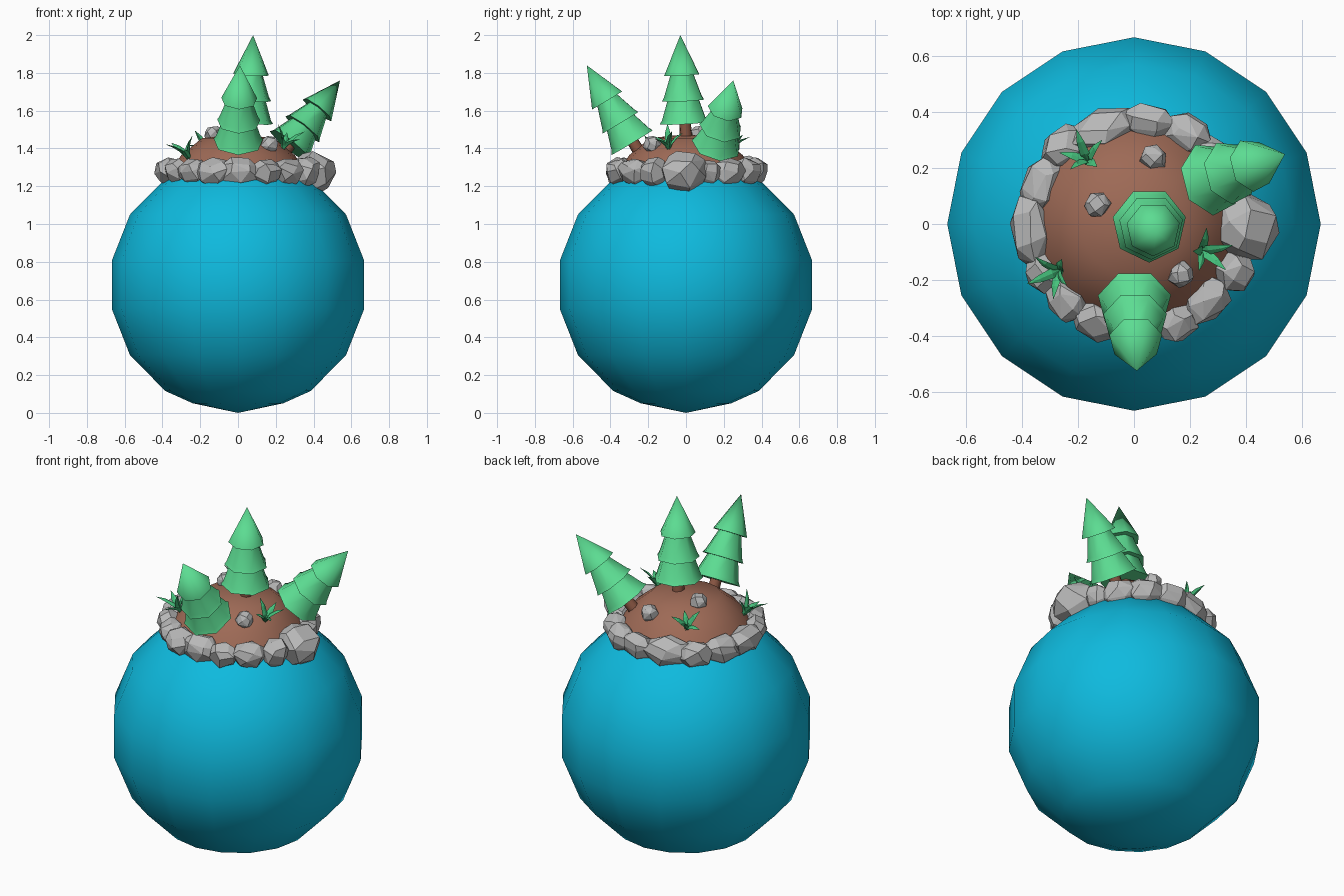
import bpy, bmesh, math, random
from mathutils import Vector, Matrix

if "Cube" in bpy.data.objects:
    bpy.data.objects.remove(bpy.data.objects["Cube"])

random.seed(4)


def material(name, r, g, b):
    lin = [(c / 255 / 12.92) if c < 11 else ((c / 255 + 0.055) / 1.055) ** 2.4 for c in (r, g, b)]
    m = bpy.data.materials.new(name)
    m.diffuse_color = (*lin, 1)
    m.use_nodes = True
    m.node_tree.nodes["Principled BSDF"].inputs["Base Color"].default_value = m.diffuse_color
    return m


WATER = material("water blue", 14, 186, 222)
DIRT = material("dirt brown", 158, 106, 86)
BARK = material("bark brown", 140, 88, 68)
STONE = material("stone grey", 184, 184, 184)
LEAF = material("pine green", 92, 220, 146)
GRASS = material("grass green", 70, 195, 125)


def finish(bm, name, mat, angle=None):
    bmesh.ops.recalc_face_normals(bm, faces=bm.faces)
    me = bpy.data.meshes.new(name)
    bm.to_mesh(me)
    bm.free()
    ob = bpy.data.objects.new(name, me)
    bpy.context.collection.objects.link(ob)
    me.materials.append(mat)
    if angle:
        bpy.ops.object.select_all(action='DESELECT')
        ob.select_set(True)
        bpy.context.view_layer.objects.active = ob
        bpy.ops.object.shade_smooth_by_angle(angle=math.radians(angle))
    return ob


def lathe(bm, profile, n, mat=Matrix(), start=0.0):
    """Closed solid from (radius, height) points; radius 0 gives a pole."""
    rings = []
    for r, z in profile:
        if r == 0:
            rings.append([bm.verts.new(mat @ Vector((0, 0, z)))])
        else:
            rings.append([bm.verts.new(mat @ Vector((r * math.cos(start + math.tau * i / n),
                                                     r * math.sin(start + math.tau * i / n), z)))
                          for i in range(n)])
    for a, b in zip(rings, rings[1:]):
        for i in range(n):
            j = (i + 1) % n
            if len(a) == 1:
                bm.faces.new((a[0], b[j], b[i]))
            elif len(b) == 1:
                bm.faces.new((a[i], a[j], b[0]))
            else:
                bm.faces.new((a[i], a[j], b[j], b[i]))
    for ring in (rings[0], rings[-1]):
        if len(ring) > 1:
            bm.faces.new(ring)


def frame(base, direction):
    q = Vector((0, 0, 1)).rotation_difference(Vector(direction).normalized())
    return Matrix.Translation(base) @ q.to_matrix().to_4x4()


# Planet: 16-sided low-poly ball, smooth shaded
half = [(0.24, 0.627), (0.385, 0.562), (0.572, 0.372), (0.668, 0.128)]
bm = bmesh.new()
lathe(bm, [(0, 0.0)] + [(r, 0.678 - z) for r, z in half]
      + [(r, 0.678 + z) for r, z in reversed(half)] + [(0, 1.35)], 16)
finish(bm, "water_planet", WATER, 60)

# Dirt island dome
DOME = [(0.40, 1.20), (0.37, 1.26), (0.30, 1.365), (0.19, 1.455), (0, 1.475)]
bm = bmesh.new()
lathe(bm, DOME, 16)
finish(bm, "dirt_island", DIRT, 60)


def dome_z(r):
    for (r0, z0), (r1, z1) in zip(DOME, DOME[1:]):
        if r1 <= r <= r0:
            return z0 + (z1 - z0) * (r0 - r) / (r0 - r1)
    return 1.2


# Rocks: convex hulls of jittered rounded blocks; size = (radial, tangential, height)
def rock(name, x, y, z, size, tilt):
    bm = bmesh.new()
    rot = Matrix.Rotation(math.atan2(y, x), 4, 'Z') @ Matrix.Rotation(tilt, 4, 'Y')
    m = Matrix.Translation((x, y, z)) @ rot
    for h, s, n in ((-0.5, 0.75, 5), (-0.12, 1.08, 6), (0.27, 0.98, 6), (0.5, 0.62, 4)):
        off = random.uniform(0, 1)
        for i in range(n):
            a = math.tau * i / n + off
            k = 0.5 * s * random.uniform(0.92, 1.12)
            bm.verts.new(m @ Vector((size[0] * k * math.cos(a), size[1] * k * math.sin(a),
                                     size[2] * (h + random.uniform(-0.06, 0.06)))))
    res = bmesh.ops.convex_hull(bm, input=bm.verts)
    bmesh.ops.delete(bm, geom=[v for v in res["geom_interior"] if isinstance(v, bmesh.types.BMVert)],
                     context='VERTS')
    bmesh.ops.dissolve_limit(bm, angle_limit=math.radians(14), verts=bm.verts, edges=bm.edges)
    finish(bm, name, STONE)


RING = [  # x, y, radial, tangential, height
    (0.40, -0.01, 0.22, 0.23, 0.19), (0.36, -0.17, 0.13, 0.14, 0.14),
    (0.26, -0.27, 0.14, 0.18, 0.13), (0.15, -0.35, 0.12, 0.15, 0.13),
    (0.01, -0.35, 0.14, 0.20, 0.14), (-0.13, -0.34, 0.14, 0.18, 0.13),
    (-0.24, -0.27, 0.13, 0.16, 0.13), (-0.32, -0.17, 0.12, 0.15, 0.12),
    (-0.36, -0.02, 0.14, 0.25, 0.14), (-0.33, 0.14, 0.14, 0.20, 0.13),
    (-0.25, 0.27, 0.13, 0.18, 0.13), (-0.11, 0.33, 0.15, 0.25, 0.14),
    (0.05, 0.36, 0.13, 0.20, 0.14), (0.19, 0.32, 0.14, 0.17, 0.13),
    (0.29, 0.23, 0.13, 0.18, 0.13), (0.35, 0.12, 0.12, 0.13, 0.12)]
for i, (x, y, *size) in enumerate(RING):
    rock(f"shore_rock_{i + 1}", x, y, 1.275, size, 0.55)
for i, (x, y) in enumerate(((0.07, 0.24), (-0.13, 0.07), (0.17, -0.18))):
    r = math.hypot(x, y)
    rock(f"small_rock_{i + 1}", x, y, dome_z(r) + 0.015, (0.085, 0.09, 0.075), r)

# Pine trees: trunk and three 7-sided tiers, from base to tip
TREES = [((0.05, 0.0, 1.45), (0.08, -0.03, 2.0)),
         ((0.0, -0.235, 1.36), (0.01, -0.525, 1.84)),
         ((0.225, 0.145, 1.355), (0.54, 0.25, 1.76))]
for i, (base, tip) in enumerate(TREES):
    axis = Vector(tip) - Vector(base)
    m = frame(base, axis) @ Matrix.Diagonal((0.97, 0.97, axis.length / 0.55, 1))
    bm = bmesh.new()
    lathe(bm, [(0.036, -0.05), (0.030, 0.18)], 7, m)
    finish(bm, f"tree_trunk_{i + 1}", BARK, 60)
    bm = bmesh.new()
    for tier in ([(0.138, 0.085), (0.125, 0.105), (0.075, 0.25), (0, 0.25)],
                 [(0.120, 0.205), (0.108, 0.225), (0.055, 0.37), (0, 0.37)],
                 [(0.100, 0.340), (0, 0.55)]):
        lathe(bm, tier, 7, m, -math.pi / 2)
    finish(bm, f"tree_foliage_{i + 1}", LEAF, 55)


# Grass tufts: curved tapering blades leaning outwards
def blade(bm, m, length, lean, width):
    path = [Vector((lean * length * t ** 1.7, 0, length * t * (1 - 0.25 * t * lean))) for t in (0, .35, .7, 1)]
    rings = []
    for p, w in zip(path, (0.6, 1.0, 0.75, 0.06)):
        w *= width / 2
        rings.append([bm.verts.new(m @ (p + Vector(o)))
                      for o in ((0, -w, 0), (0.45 * w, 0, -0.3 * w), (0, w, 0), (-0.2 * w, 0, 0.2 * w))])
    for a, b in zip(rings, rings[1:]):
        for k in range(4):
            bm.faces.new((a[k], a[k - 1], b[k - 1], b[k]))
    bm.faces.new(rings[0])
    bm.faces.new(rings[-1])


TUFTS = [(-0.16, 0.22, 0.5), (-0.26, -0.16, 2.2), (0.235, -0.09, -0.8)]
for i, (x, y, turn) in enumerate(TUFTS):
    bm = bmesh.new()
    base = frame((x, y, dome_z(math.hypot(x, y)) - 0.01), (x, y, 0.5))
    for k, (length, lean) in enumerate(((0.12, 0.7), (0.15, 0.5), (0.10, 0.9), (0.13, 0.6), (0.09, 0.8))):
        blade(bm, base @ Matrix.Rotation(turn + k * math.tau / 5, 4, 'Z'), length, lean, 0.036)
    finish(bm, f"grass_tuft_{i + 1}", GRASS)
